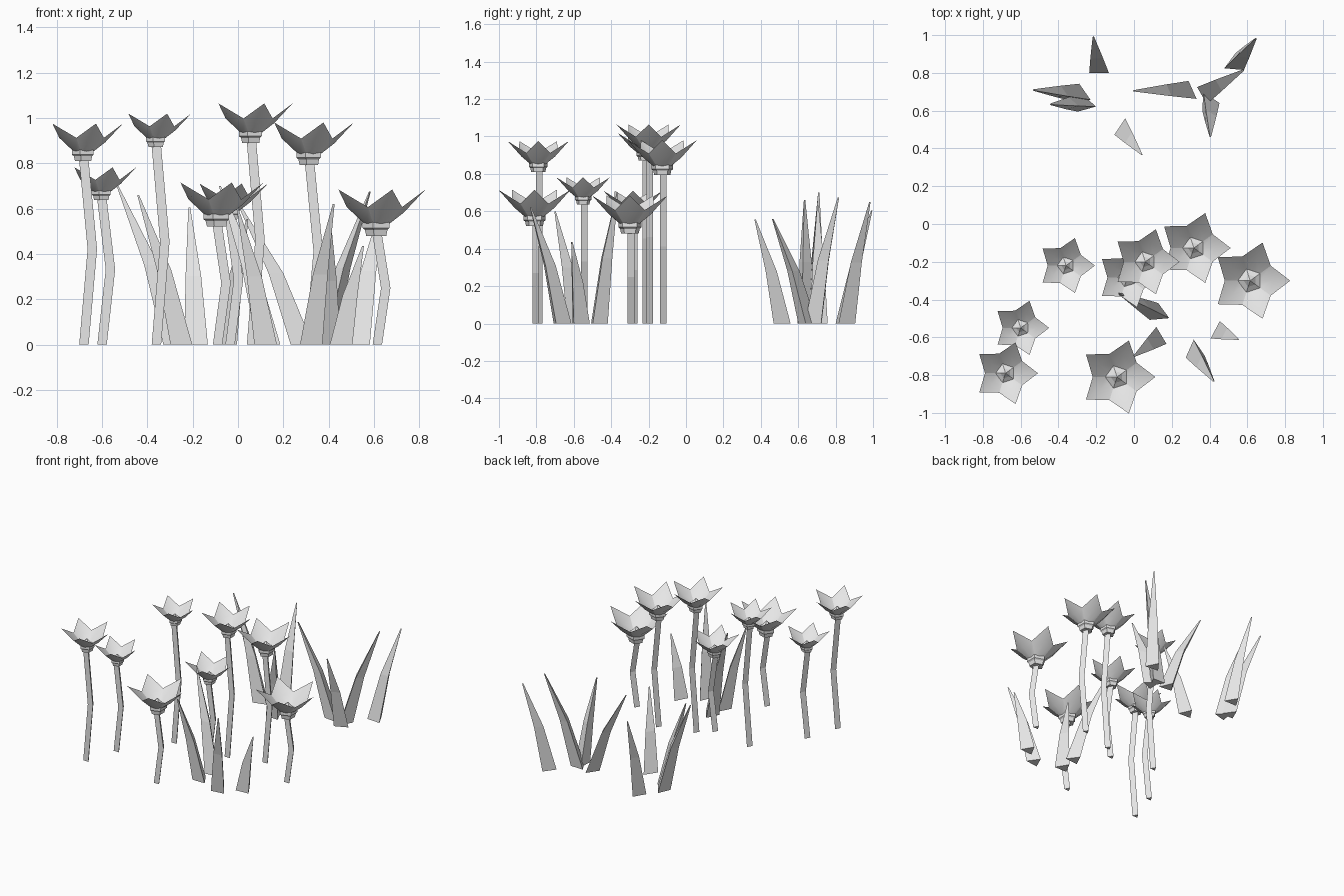
import bpy
import bmesh
from math import cos, sin, pi, radians
from mathutils import Vector

if "Cube" in bpy.data.objects:
    bpy.data.objects.remove(bpy.data.objects["Cube"], do_unlink=True)

grey = bpy.data.materials.new("light_grey")
grey.use_nodes = True
grey.diffuse_color = (0.8, 0.8, 0.8, 1)
grey.node_tree.nodes["Principled BSDF"].inputs["Base Color"].default_value = (0.8, 0.8, 0.8, 1)


def finish(bm, name):
    """Turn a bmesh into a named object."""
    mesh = bpy.data.meshes.new(name)
    bm.to_mesh(mesh)
    bm.free()
    mesh.materials.append(grey)
    obj = bpy.data.objects.new(name, mesh)
    bpy.context.collection.objects.link(obj)


def loft(name, rings):
    """Skin a list of point rings and cap both ends."""
    bm = bmesh.new()
    loops = [[bm.verts.new(p) for p in ring] for ring in rings]
    n = len(loops[0])
    for low, high in zip(loops, loops[1:]):
        for i in range(n):
            j = (i + 1) % n
            bm.faces.new((low[i], low[j], high[j], high[i]))
    bm.faces.new(loops[0])
    bm.faces.new(loops[-1])
    bmesh.ops.recalc_face_normals(bm, faces=bm.faces)
    finish(bm, name)


def ring(center, radius, turn, sides):
    return [center + Vector((cos(turn + 2 * pi * i / sides) * radius,
                             sin(turn + 2 * pi * i / sides) * radius, 0))
            for i in range(sides)]


def flower(tag, x, y, z, size):
    """Bent three-sided stem, five-sided heart and five folded petals."""
    base = Vector((x, y, 0))
    head = Vector((x, y, z))
    bend = Vector((x + 0.037, y, z * 0.52))
    loft(f"stem_{tag}", [ring(c, 0.024, pi / 2, 3) for c in (base, bend, head)])

    profile = [(0.24, 0), (0.27, 0.13), (0.32, 0.17), (0.32, 0.29), (0.17, 0.38), (0.01, 0.54)]
    loft(f"flower_heart_{tag}",
         [ring(head + Vector((0, 0, h * size)), r * size, pi / 5, 5) for r, h in profile])

    bm = bmesh.new()

    def point(angle, r, h):
        return bm.verts.new(head + Vector((cos(angle) * r, sin(angle) * r, h)) * size)

    for k in range(5):
        a = 2 * pi * k / 5
        left, right = a + pi / 5, a - pi / 5
        in_l, in_r = point(left, 0.31, 0.29), point(right, 0.31, 0.29)
        mid_l, mid_r = point(left, 0.66, 0.62), point(right, 0.66, 0.62)
        root, fold = point(a, 0.26, 0.26), point(a, 0.57, 0.5)
        tip = point(a, 1.04, 1.0)
        for corners in ((in_r, mid_r, fold, root), (root, fold, mid_l, in_l),
                        (mid_r, tip, fold), (fold, tip, mid_l)):
            bm.faces.new(corners).smooth = True
    finish(bm, f"petals_{tag}")


def blade(tag, foot, tip, facing):
    """Three-sided grass blade: broad edge at the foot, keel towards facing."""
    foot, tip = Vector((*foot, 0)), Vector(tip)
    a = radians(facing)
    keel = Vector((cos(a), sin(a), 0))
    side = Vector((-sin(a), cos(a), 0))
    middle = foot.lerp(tip, 0.4)
    middle.z = tip.z * 0.5
    rings = []
    for c, s in ((foot, 1.0), (middle, 0.66), (tip, 0.08)):
        rings.append([c + side * 0.052 * s, c - side * 0.052 * s, c + keel * 0.085 * s])
    loft(f"grass_blade_{tag}", rings)


# Flowers: x, y, height of heart base, size
flowers = [
    (-0.36, -0.22, 0.872, 0.147),
    (0.06, -0.20, 0.89, 0.174),
    (0.317, -0.127, 0.793, 0.187),
    (0.615, -0.30, 0.48, 0.204),
    (-0.60, -0.55, 0.637, 0.145),
    (-0.68, -0.79, 0.81, 0.165),
    (-0.09, -0.81, 0.52, 0.195),
    (-0.035, -0.283, 0.55, 0.16),
]
for i, f in enumerate(flowers):
    flower(i + 1, *f)

# Grass: foot, tip, facing in degrees
blades = [
    ((-0.185, 0.80), (-0.215, 0.99, 0.605), 90),
    ((0.53, 0.82), (0.645, 0.98, 0.65), 85),
    ((0.36, 0.68), (0.58, 0.815, 0.675), 30),
    ((0.41, 0.67), (0.405, 0.465, 0.56), 235),
    ((0.295, -0.66), (0.42, -0.83, 0.62), -24),
    ((0.43, -0.56), (0.55, -0.61, 0.435), -28),
    ((0.145, -0.59), (0.0, -0.70, 0.60), 211),
    ((0.135, -0.503), (-0.08, -0.37, 0.70), 95),
    ((-0.26, 0.70), (-0.53, 0.71, 0.70), 215),
    ((-0.24, 0.657), (-0.44, 0.635, 0.66), 227),
    ((0.31, 0.71), (0.0, 0.705, 0.63), 204),
    ((-0.075, 0.516), (0.04, 0.37, 0.555), -34),
]
for i, b in enumerate(blades):
    blade(i + 1, *b)
